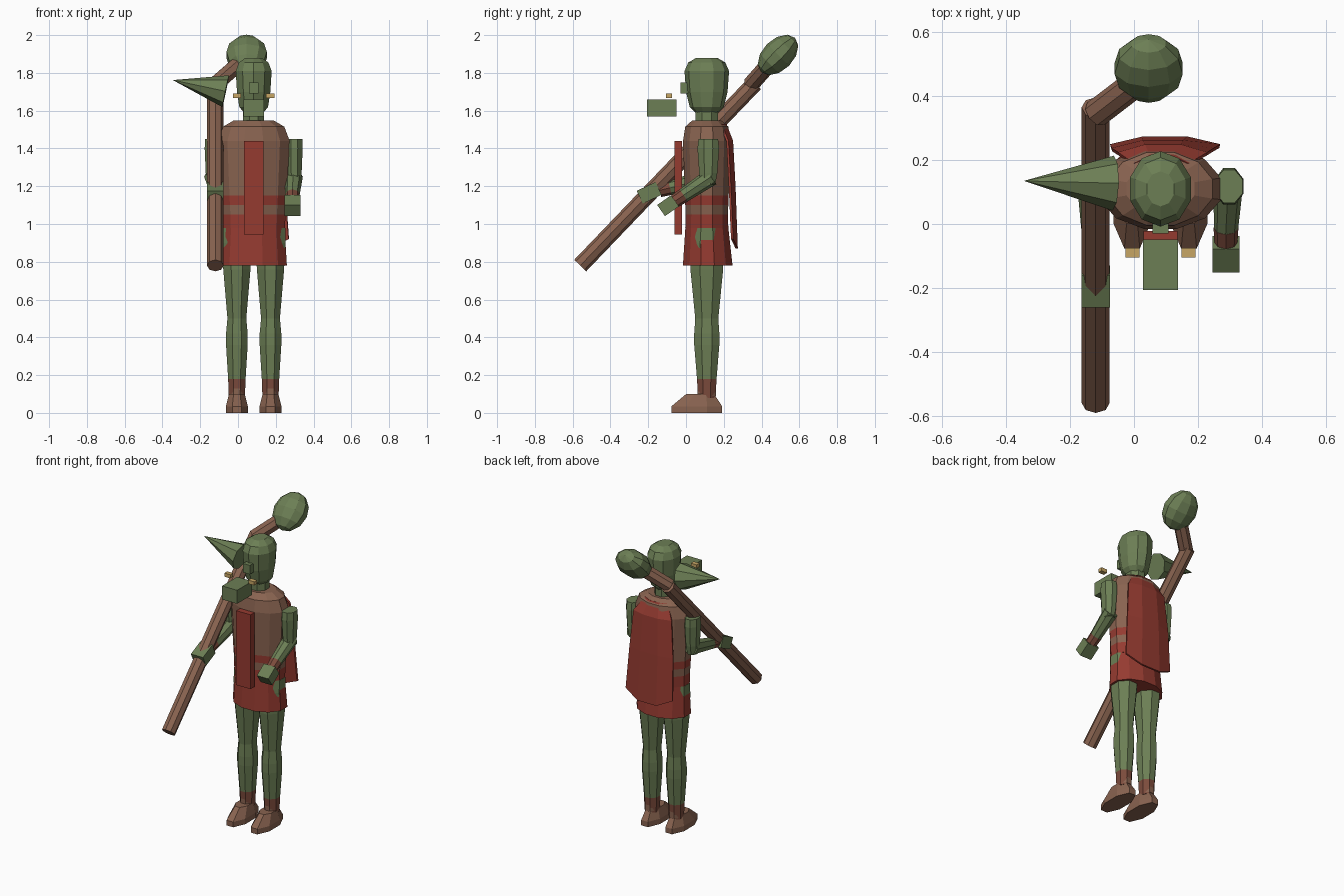
import bpy, bmesh, math
from mathutils import Vector, Matrix

cube = bpy.data.objects.get("Cube")
if cube:
    bpy.data.objects.remove(cube)

CX, CY = 0.083, 0.11   # body axis


def material(name, rgb):
    m = bpy.data.materials.new(name)
    m.use_nodes = True
    m.diffuse_color = (*rgb, 1)
    node = next(n for n in m.node_tree.nodes if n.type == 'BSDF_PRINCIPLED')
    node.inputs["Base Color"].default_value = (*rgb, 1)
    return m


GREEN = material("green skin", (0.15, 0.21, 0.09))
BROWN = material("brown leather", (0.25, 0.125, 0.08))
RED = material("red cloth", (0.30, 0.043, 0.03))
WRAP = material("dark red wrap", (0.20, 0.07, 0.045))
GOLD = material("gold tusk", (0.57, 0.38, 0.13))


def finish(name, bm, mats):
    bmesh.ops.recalc_face_normals(bm, faces=bm.faces[:])
    mesh = bpy.data.meshes.new(name)
    bm.to_mesh(mesh)
    bm.free()
    for m in mats:
        mesh.materials.append(m)
    ob = bpy.data.objects.new(name, mesh)
    bpy.context.collection.objects.link(ob)
    return ob


def loft(name, rings, mats, bands=None, sides=8, centre=(CX, CY)):
    """Stack of elliptical rings: (z, rx, ry[, y shift]); bands = material per band."""
    bm = bmesh.new()
    loops = []
    for z, rx, ry, *dy in rings:
        y0 = centre[1] + (dy[0] if dy else 0)
        loops.append([bm.verts.new((centre[0] + rx * math.cos(a), y0 + ry * math.sin(a), z))
                      for a in (math.tau * (i + 0.5) / sides for i in range(sides))])
    for k, (lo, hi) in enumerate(zip(loops, loops[1:])):
        for i in range(sides):
            j = (i + 1) % sides
            f = bm.faces.new((lo[i], lo[j], hi[j], hi[i]))
            f.material_index = bands[k] if bands else 0
    bm.faces.new(loops[0]).material_index = bands[0] if bands else 0
    bm.faces.new(loops[-1]).material_index = bands[-1] if bands else 0
    return finish(name, bm, mats)


def rod(name, a, b, r1, r2, mat, sides=8):
    """Tapered cylinder between two points."""
    a, b = Vector(a), Vector(b)
    bm = bmesh.new()
    bmesh.ops.create_cone(bm, cap_ends=True, segments=sides, radius1=r1, radius2=r2,
                          depth=(b - a).length)
    turn = (b - a).to_track_quat('Z', 'Y').to_matrix().to_4x4()
    bm.transform(Matrix.Translation((a + b) / 2) @ turn)
    return finish(name, bm, [mat])


def box(name, centre, size, mat, tilt=0):
    bm = bmesh.new()
    bmesh.ops.create_cube(bm, size=1)
    bm.transform(Matrix.Translation(centre) @ Matrix.Rotation(math.radians(tilt), 4, 'X')
                 @ Matrix.Diagonal((*size, 1)))
    return finish(name, bm, [mat])


# Head, neck and face
loft("head", [(1.59, .055, .06), (1.62, .08, .09), (1.70, .093, .11), (1.81, .1, .118),
              (1.855, .082, .098), (1.88, .045, .055)], [GREEN], sides=10)
loft("neck", [(1.53, .06, .065), (1.64, .06, .065)], [GREEN])
box("nose", (CX, -.01, 1.72), (.05, .04, .06), GREEN)
box("jaw", (CX, -.128, 1.615), (.11, .158, .09), GREEN)
for side, label in ((-1, "right"), (1, "left")):
    box(label + "_tusk", (CX + side * .088, -.09, 1.68), (.043, .03, .024), GOLD)
rod("right_ear", (-.065, .128, 1.703), (-.345, .135, 1.762), .086, 0, GREEN)

# Tunic with waist bands, and flared skirt
loft("tunic", [(.98, .172, .118), (1.05, .174, .116), (1.10, .178, .118), (1.15, .181, .12),
               (1.44, .197, .13), (1.515, .168, .118), (1.548, .11, .08)],
     [BROWN, RED], bands=[1, 0, 1, 0, 0, 0], sides=12)
loft("skirt", [(.78, .182, .136, .005), (1.0, .168, .116)], [RED], sides=12)
box("front_panel", (CX, -.042, 1.193), (.105, .04, .495), RED)

# Legs, ankle wraps and shoes
for side, label in ((-1, "right"), (1, "left")):
    spot = (CX + side * .089, .11)
    loft(label + "_leg", [(.08, .046, .05), (.18, .05, .056), (.36, .062, .072), (.42, .062, .072),
                          (.5, .054, .066), (.76, .078, .094), (.9, .085, .092), (.98, .085, .08)],
         [GREEN, WRAP], bands=[1] + [0] * 6, centre=spot)
    loft(label + "_shoe", [(0, .063, .145, -.053), (.035, .063, .145, -.053),
                           (.1, .045, .08, -.035)], [BROWN], centre=spot)
    loft(label + "_shoe_collar", [(.09, .045, .053), (.13, .046, .053)], [BROWN], centre=spot)
    loft(label + "_upper_arm", [(1.21, .036, .045, -.005), (1.27, .042, .052), (1.4, .048, .062),
                                (1.45, .046, .056)], [GREEN],
         centre=(CX + side * .215, .118))

# Left forearm and hand
rod("left_forearm", (.296, .135, 1.25), (.288, -.015, 1.15), .047, .038, GREEN)
rod("left_wrist_wrap", (.288, -.012, 1.152), (.288, -.06, 1.12), .039, .036, WRAP)
box("left_hand", (.288, -.095, 1.097), (.085, .09, .072), GREEN, tilt=35)

# Right forearm reaching to the club
rod("right_forearm", (-.132, .135, 1.25), (-.12, -.09, 1.19), .047, .038, GREEN)
rod("right_wrist_wrap", (-.12, -.085, 1.192), (-.12, -.14, 1.178), .039, .036, WRAP)
box("right_hand", (-.12, -.195, 1.165), (.089, .11, .075), GREEN, tilt=25)

# Club: long shaft, bent neck and round head
rod("club_shaft", (-.12, -.56, .78), (-.12, .365, 1.745), .044, .044, BROWN)
rod("club_neck", (-.12, .345, 1.74), (.03, .46, 1.87), .044, .044, BROWN)
bm = bmesh.new()
bmesh.ops.create_uvsphere(bm, u_segments=10, v_segments=6, radius=1)
bm.transform(Matrix.Translation((.046, .487, 1.895)) @ Matrix.Rotation(math.radians(-45), 4, 'X')
             @ Matrix.Diagonal((.112, .082, .128, 1)))
finish("club_head", bm, [GREEN])

# Cape: rows of (z, left x, right x, y), bowed outward in the middle
bm = bmesh.new()
rows = []
for z, x0, x1, y in ((1.53, .0, .17, .19), (1.44, -.05, .23, .225), (1.2, -.07, .25, .238),
                     (.92, -.075, .27, .25)):
    rows.append([bm.verts.new((x0 + (x1 - x0) * t, y + .03 * math.sin(math.pi * t),
                               z - .06 * math.sin(math.pi * t) * (z < 1)))
                 for t in (0, .3, .7, 1)])
for lo, hi in zip(rows, rows[1:]):
    for i in range(3):
        bm.faces.new((lo[i], lo[i + 1], hi[i + 1], hi[i]))
cape = finish("cape", bm, [RED])
thick = cape.modifiers.new("thickness", 'SOLIDIFY')
thick.thickness = .012
